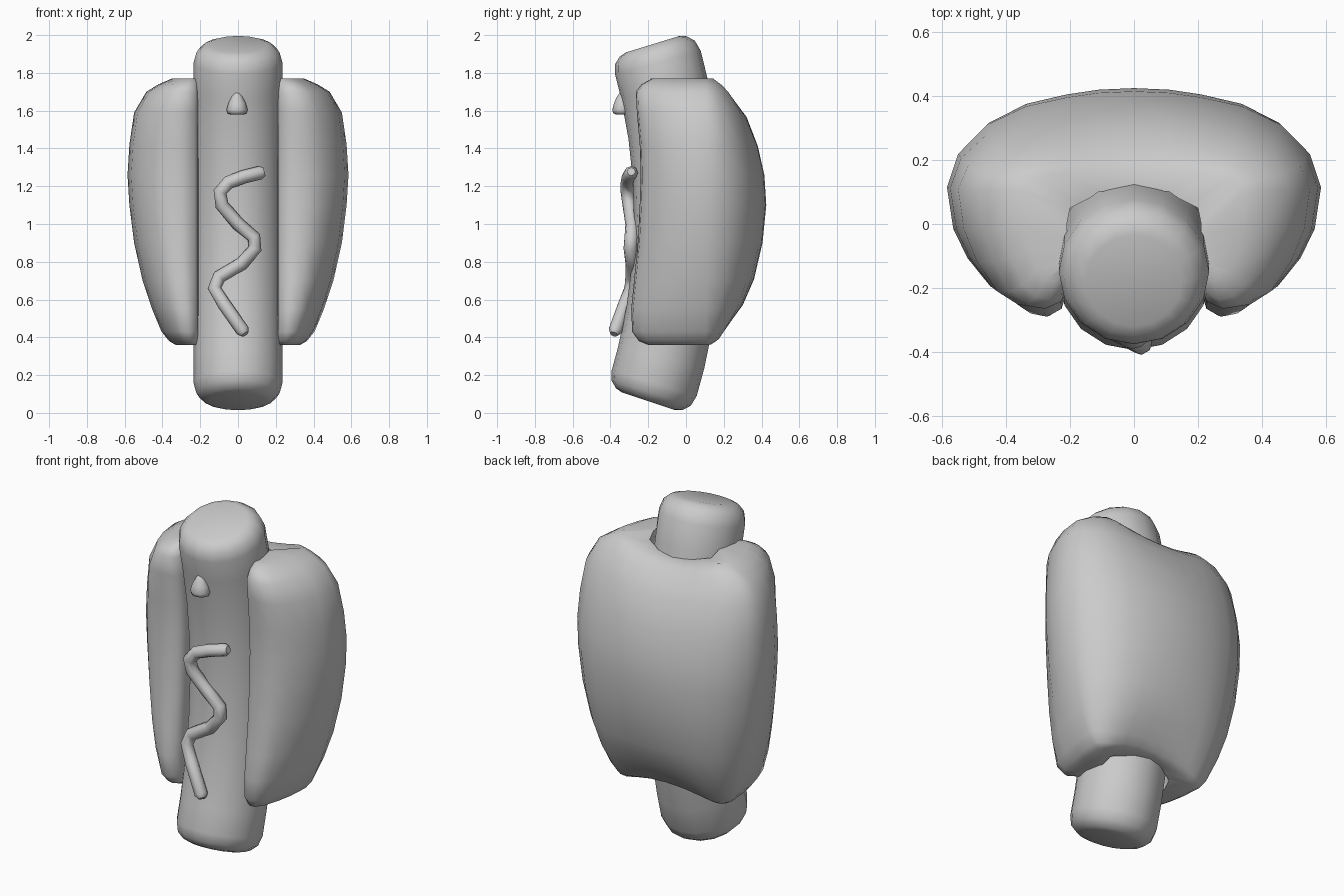
import bpy, bmesh, math
from mathutils import Vector

if "Cube" in bpy.data.objects:
    bpy.data.objects.remove(bpy.data.objects["Cube"])

grey = bpy.data.materials.new("plain_grey")
grey.diffuse_color = (0.6, 0.6, 0.6, 1)
grey.use_nodes = True
grey.node_tree.nodes["Principled BSDF"].inputs["Base Color"].default_value = grey.diffuse_color


def loft(name, rings, cap_strip=False, angle=60):
    """Skin a list of closed rings; cap with n-gons, or with strips for a U shape."""
    bm = bmesh.new()
    vs = [[bm.verts.new(p) for p in r] for r in rings]
    n = len(rings[0])
    for a, b in zip(vs, vs[1:]):
        for i in range(n):
            j = (i + 1) % n
            bm.faces.new((a[i], a[j], b[j], b[i]))
    for r in (vs[0], vs[-1]):
        if cap_strip:
            for i in range(n // 2 - 1):
                bm.faces.new((r[i], r[i + 1], r[n - 2 - i], r[n - 1 - i]))
        else:
            bm.faces.new(r)
    bmesh.ops.recalc_face_normals(bm, faces=bm.faces)
    me = bpy.data.meshes.new(name)
    bm.to_mesh(me)
    bm.free()
    ob = bpy.data.objects.new(name, me)
    bpy.context.collection.objects.link(ob)
    finish(ob, angle)
    return ob


def finish(ob, angle):
    ob.data.materials.append(grey)
    bpy.ops.object.select_all(action='DESELECT')
    ob.select_set(True)
    bpy.context.view_layer.objects.active = ob
    bpy.ops.object.shade_smooth_by_angle(angle=math.radians(angle))


# Sausage: round section swept along a gentle arc, with rounded ends
BEND, APEX_Y, APEX_Z, SIDES = 3.1, -0.04, 1.04, 16
t0, t1 = math.radians(-18.4), math.radians(17.1)
stations = [(0, 0.15), (0.012, 0.185), (0.045, 0.22), (0.1, 0.235)]
arc = [(t0 + d / BEND, r) for d, r in stations]
arc += [(t0 + (t1 - t0) * k / 8, 0.235) for k in range(1, 8)]
arc += [(t1 - d / BEND, r) for d, r in reversed(stations)]
rings = []
for t, r in arc:
    c = Vector((0, APEX_Y - BEND * (1 - math.cos(t)), APEX_Z + BEND * math.sin(t)))
    out = Vector((0, math.cos(t), math.sin(t)))
    rings.append([c + Vector((r * math.cos(a), 0, 0)) + out * r * math.sin(a)
                  for a in (2 * math.pi * i / SIDES for i in range(SIDES))])
loft("sausage", rings)

# Bun: U-shaped section, widened and narrowed along its height
OUTER = [(0, .43), (.11, .425), (.21, .41), (.34, .38), (.46, .32), (.55, .225), (.585, .115),
         (.565, -.02), (.52, -.13), (.45, -.235), (.38, -.28), (.30, -.29)]
INNER = [(0, .125), (.06, .122), (.11, .105), (.14, .08), (.17, .065), (.2, .05), (.21, 0),
         (.21, -.06), (.21, -.12), (.21, -.18), (.212, -.22), (.23, -.265)]
LEVELS = [  # height, half width, back, front
    (.36, .33, .15, -.20), (.38, .365, .185, -.25), (.43, .405, .22, -.285), (.55, .455, .30, -.29),
    (.70, .505, .36, -.275), (.90, .55, .405, -.255), (1.10, .575, .425, -.245),
    (1.26, .585, .415, -.24), (1.42, .575, .38, -.245), (1.59, .55, .32, -.26),
    (1.70, .485, .245, -.265), (1.74, .42, .205, -.235), (1.77, .35, .165, -.18)]


def bun_ring(z, w, back, front):
    def place(p):
        x, y = p
        if x > .22:
            x = .22 + (x - .22) * (w - .22) / .365
        if y > .1:
            y = .1 + (y - .1) * (back - .1) / .33
        elif y < 0:
            y *= front / -.29
        # ends dip towards the middle behind the sausage
        dip = .05 * max(0, 1 - (x / .3) ** 2) * (1 if y > 0 else 0)
        return Vector((x, y, z - dip * ((z - 1.06) / .7) ** 3))
    o, i = [place(p) for p in OUTER], [place(p) for p in INNER]
    flip = lambda pts: [Vector((-p.x, p.y, p.z)) for p in pts]
    return flip(o)[:0:-1] + o + i[::-1] + flip(i)[1:]


loft("bun", [bun_ring(*lv) for lv in LEVELS], cap_strip=True, angle=70)

# Sauce: zigzag tube down the front
PATH = [(.14, -.29, 1.277, .6), (.12, -.29, 1.272, 1), (.03, -.305, 1.25, 1), (-.05, -.31, 1.22, 1),
        (-.095, -.31, 1.17, 1), (-.085, -.30, 1.10, 1), (0, -.285, 1.0, 1), (.085, -.29, .93, 1),
        (.09, -.295, .87, 1), (.02, -.285, .79, 1), (-.10, -.285, .72, 1), (-.125, -.29, .66, 1),
        (-.07, -.325, .57, 1), (.025, -.375, .435, 1), (.037, -.382, .417, .6)]
cu = bpy.data.curves.new("sauce", 'CURVE')
cu.dimensions = '3D'
cu.bevel_depth = 0.036
cu.bevel_resolution = 2
cu.use_fill_caps = True
sp = cu.splines.new('POLY')
sp.points.add(len(PATH) - 1)
for pt, (x, y, z, r) in zip(sp.points, PATH):
    pt.co, pt.radius = (x, y, z, 1), r
sauce = bpy.data.objects.new("sauce", cu)
bpy.context.collection.objects.link(sauce)
bpy.context.view_layer.objects.active = sauce
sauce.select_set(True)
bpy.ops.object.select_all(action='DESELECT')
sauce.select_set(True)
bpy.ops.object.convert(target='MESH')
finish(bpy.context.view_layer.objects.active, 60)

# Nose: small teardrop with a flattened base
DROP = [(1.58, .035), (1.586, .05), (1.605, .056), (1.64, .046), (1.675, .028), (1.692, .014), (1.698, .004)]
loft("nose", [[Vector((-.005 + r * math.cos(a), -.34 + .9 * r * math.sin(a), z))
               for a in (2 * math.pi * i / 12 for i in range(12))] for z, r in DROP])
